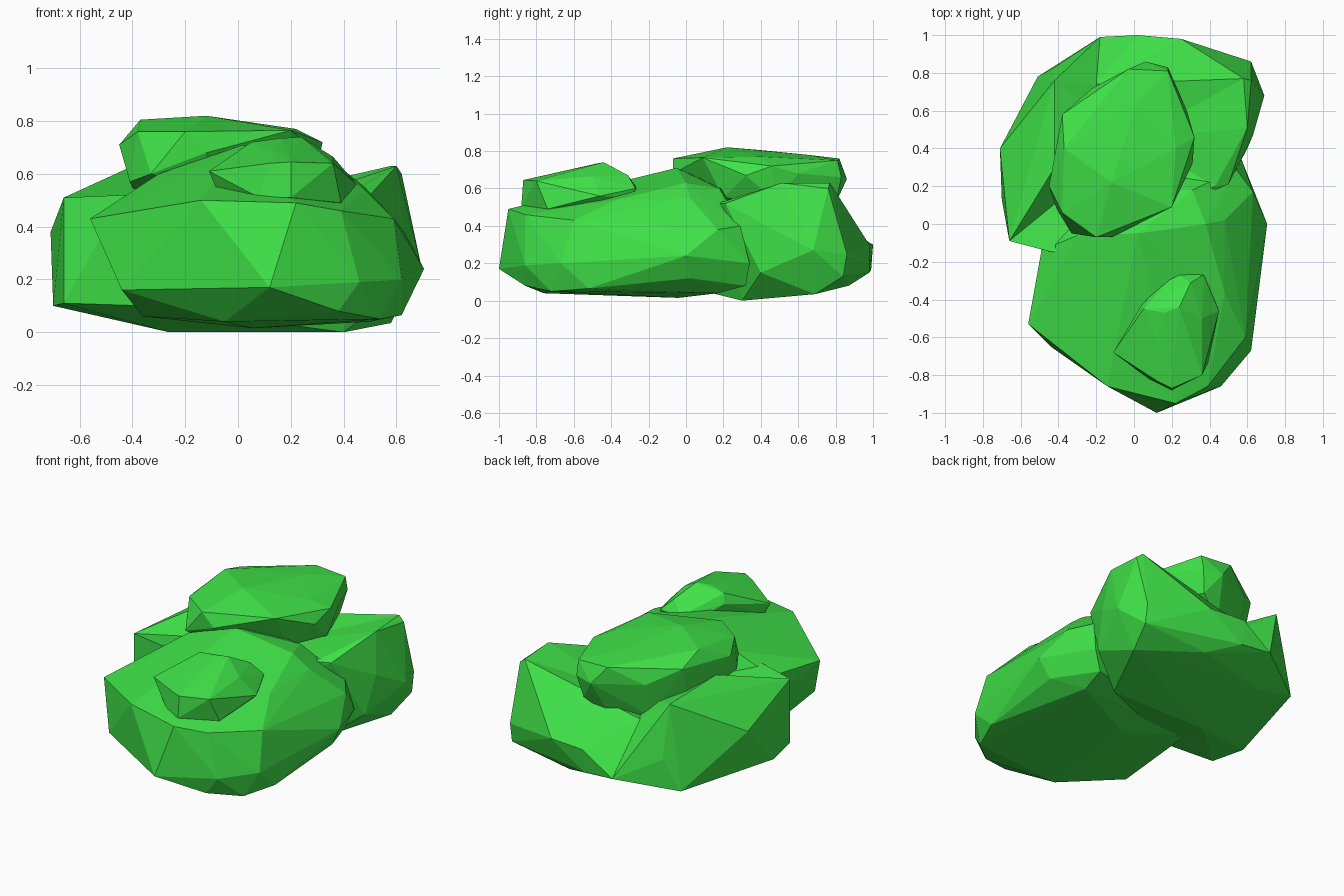
import bpy, bmesh
from mathutils import Vector

green = bpy.data.materials.new("leaf_green")
green.diffuse_color = (0.05, 0.76, 0.065, 1)


def clump(name, *rings, dents=()):
    """Faceted leaf clump: convex skin around irregular rings.
    Each dent is (point on the skin, place it is pushed in to)."""
    bm = bmesh.new()
    for ring in rings:
        for p in ring:
            bm.verts.new(p)
    pushed = [(bm.verts.new(p), Vector(q)) for p, q in dents]
    bmesh.ops.convex_hull(bm, input=bm.verts[:])
    for v, q in pushed:
        if v.link_faces:
            v.co = q
    loose = [v for v in bm.verts if not v.link_faces]
    bmesh.ops.delete(bm, geom=loose, context='VERTS')
    bmesh.ops.recalc_face_normals(bm, faces=bm.faces[:])
    me = bpy.data.meshes.new(name)
    bm.to_mesh(me)
    bm.free()
    me.materials.append(green)
    ob = bpy.data.objects.new(name, me)
    bpy.context.collection.objects.link(ob)
    return ob


# Large front clump: underside, belly, shoulder, crown
clump("front_clump",
      [(-0.36, -0.50, 0.06), (-0.05, -0.76, 0.04), (0.38, -0.86, 0.08),
       (0.54, -0.72, 0.05), (0.62, -0.52, 0.065), (0.64, 0.02, 0.12),
       (0.06, -0.04, 0.015), (0.50, 0.17, 0.04), (-0.30, 0.10, 0.06)],
      [(-0.44, -0.65, 0.16), (0.12, -1.0, 0.17), (0.46, -0.86, 0.19),
       (0.62, -0.67, 0.20), (0.65, -0.38, 0.22), (0.705, 0.0, 0.24),
       (0.57, 0.34, 0.20), (0.52, 0.32, 0.08), (-0.40, 0.15, 0.20)],
      [(-0.56, -0.53, 0.43), (-0.14, -0.86, 0.50), (0.22, -0.95, 0.49),
       (0.39, -0.86, 0.46), (0.59, -0.60, 0.43), (0.48, -0.37, 0.54),
       (0.63, 0.17, 0.38), (0.48, 0.02, 0.55), (0.54, 0.29, 0.40),
       (-0.49, -0.14, 0.46)],
      [(0.02, -0.05, 0.71), (0.31, 0.18, 0.60), (0.38, 0.0, 0.63),
       (-0.30, -0.06, 0.60), (-0.02, -0.70, 0.545), (0.0, 0.2, 0.6)])

# Large rear clump, hollowed on top with a notch at the back
clump("rear_clump",
      [(-0.26, 0.30, 0.0), (0.40, 0.30, 0.0), (0.58, 0.69, 0.035),
       (0.20, 0.87, 0.08), (-0.30, 0.75, 0.07)],
      [(-0.66, -0.09, 0.11), (-0.70, 0.13, 0.10), (-0.51, 0.78, 0.095),
       (-0.18, 0.99, 0.165), (0.02, 0.98, 0.15), (0.62, 0.84, 0.13),
       (0.69, 0.68, 0.27), (0.60, 0.40, 0.15), (-0.35, -0.10, 0.10)],
      [(-0.71, 0.40, 0.38), (-0.42, 0.83, 0.29), (0.02, 1.0, 0.30),
       (0.25, 0.98, 0.30), (0.62, 0.86, 0.25), (0.63, 0.47, 0.38)],
      [(-0.66, -0.09, 0.51), (-0.43, -0.15, 0.52), (-0.42, 0.30, 0.62),
       (-0.42, 0.76, 0.61), (0.20, 0.83, 0.58), (0.58, 0.77, 0.63),
       (0.62, 0.76, 0.60), (0.60, 0.51, 0.63), (0.43, 0.20, 0.53),
       (0.50, 0.21, 0.52)],
      dents=[((0.0, 0.45, 0.72), (0.0, 0.45, 0.43)),
             ((-0.20, 0.85, 0.62), (-0.20, 0.74, 0.45))])

# Flat clump sitting on the rear one
clump("upper_clump",
      [(-0.41, 0.08, 0.57), (-0.15, 0.0, 0.55), (0.20, 0.20, 0.55),
       (0.28, 0.48, 0.53), (0.15, 0.80, 0.52), (0.0, 0.74, 0.41),
       (-0.22, 0.66, 0.44), (-0.38, 0.50, 0.50)],
      [(-0.45, 0.20, 0.71), (-0.33, -0.05, 0.60), (-0.12, -0.07, 0.68),
       (0.31, 0.32, 0.67), (0.32, 0.46, 0.72), (0.28, 0.60, 0.68),
       (0.06, 0.86, 0.65), (0.18, 0.83, 0.66), (-0.22, 0.72, 0.66)],
      [(-0.38, 0.06, 0.76), (-0.20, -0.07, 0.76), (0.20, 0.09, 0.765),
       (0.22, 0.40, 0.77), (0.18, 0.81, 0.75), (-0.03, 0.82, 0.76),
       (-0.38, 0.58, 0.75), (-0.37, 0.40, 0.805), (-0.12, 0.22, 0.82),
       (0.02, 0.65, 0.78)])

# Small clump sitting on the front one
clump("small_clump",
      [(-0.08, -0.66, 0.54), (0.08, -0.82, 0.51), (0.20, -0.88, 0.51),
       (0.39, -0.74, 0.49), (0.42, -0.45, 0.53), (0.36, -0.28, 0.55),
       (0.18, -0.28, 0.55)],
      [(-0.11, -0.68, 0.61), (0.12, -0.83, 0.64), (0.20, -0.87, 0.645),
       (0.36, -0.80, 0.64), (0.45, -0.46, 0.56), (0.37, -0.27, 0.60),
       (0.22, -0.26, 0.60), (0.04, -0.43, 0.66)],
      [(0.05, -0.45, 0.72), (0.16, -0.47, 0.735), (0.24, -0.44, 0.74),
       (0.30, -0.31, 0.67), (0.36, -0.50, 0.665), (0.13, -0.65, 0.69)])
